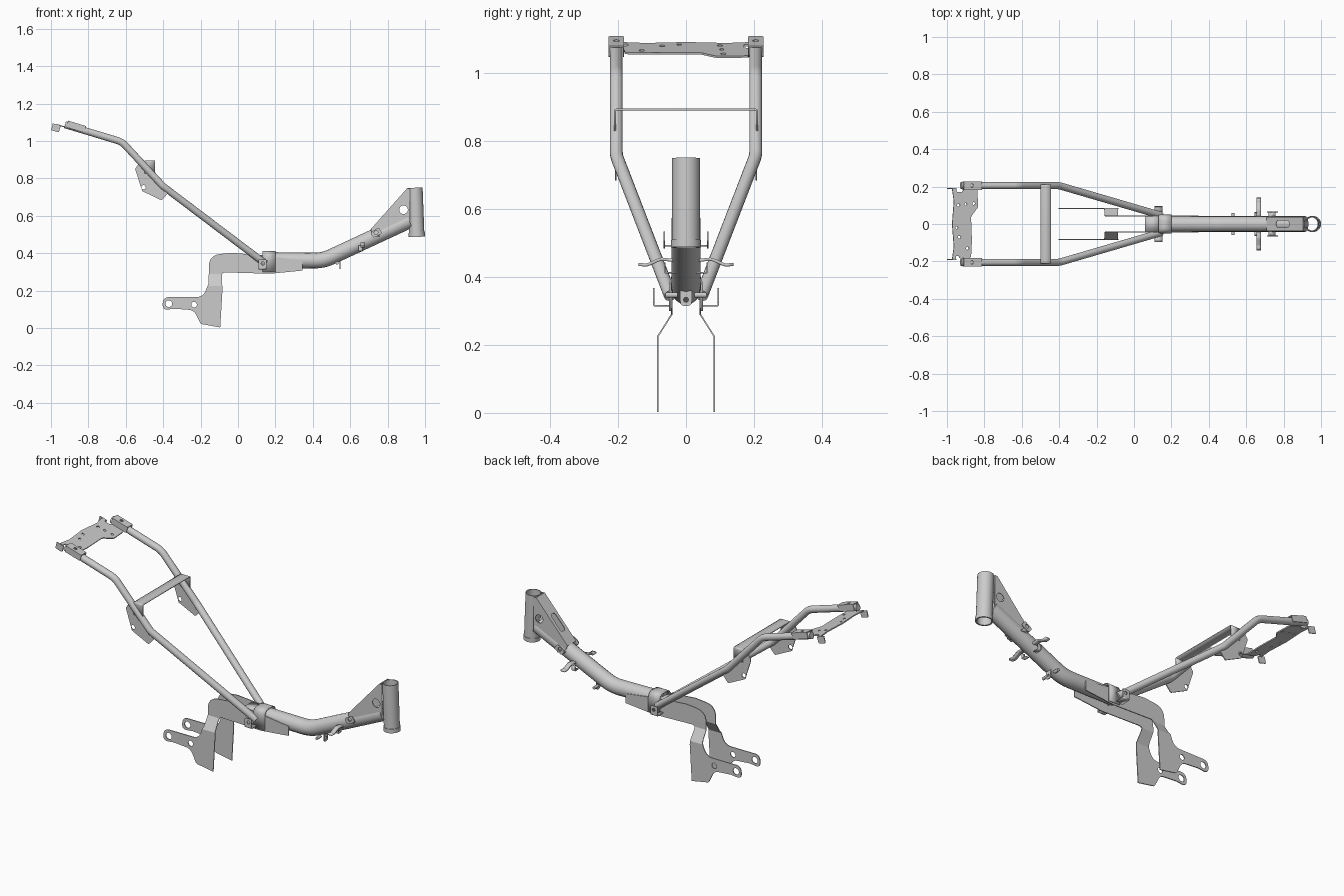
import bpy, bmesh
from math import radians, sin, cos, pi, tan
from mathutils import Vector, Matrix

if "Cube" in bpy.data.objects:
    bpy.data.objects.remove(bpy.data.objects["Cube"])


def fillet(pts, closed=True, steps=6):
    """Round corners; the last number of each point is its radius."""
    P = [Vector(p[:-1]) for p in pts]
    out, n = [], len(P)
    for i, p in enumerate(P):
        r = pts[i][-1]
        if r == 0 or (not closed and i in (0, n - 1)):
            out.append(p)
            continue
        a, b = P[i - 1] - p, P[(i + 1) % n] - p
        half = a.angle(b) / 2
        t = min(r / tan(half), 0.49 * a.length, 0.49 * b.length)
        a, b = p + a.normalized() * t, p + b.normalized() * t
        for k in range(steps + 1):
            s = k / steps
            out.append(a * (1 - s) ** 2 + p * 2 * s * (1 - s) + b * s * s)
    return out


def circ(u, v, r, n=24):
    return [Vector((u + r * cos(2 * pi * i / n), v + r * sin(2 * pi * i / n))) for i in range(n)]


def finish(name, bm, mirror=False):
    """Optionally copy to the other side, then make a smooth-by-angle object."""
    if mirror:
        geo = bmesh.ops.duplicate(bm, geom=bm.verts[:] + bm.edges[:] + bm.faces[:])["geom"]
        for v in [g for g in geo if isinstance(g, bmesh.types.BMVert)]:
            v.co.y *= -1
        bmesh.ops.reverse_faces(bm, faces=[g for g in geo if isinstance(g, bmesh.types.BMFace)])
    me = bpy.data.meshes.new(name)
    bm.to_mesh(me)
    bm.free()
    me.shade_smooth()
    me.set_sharp_from_angle(angle=radians(32))
    ob = bpy.data.objects.new(name, me)
    bpy.context.collection.objects.link(ob)
    return ob


def curve_bm(splines, closed, **props):
    cu = bpy.data.curves.new("path", 'CURVE')
    for k, v in props.items():
        setattr(cu, k, v)
    for pts in splines:
        s = cu.splines.new('POLY')
        s.points.add(len(pts) - 1)
        for q, p in zip(s.points, pts):
            q.co = (*p, 1) if len(p) == 3 else (*p, 0, 1)
        s.use_cyclic_u = closed
    ob = bpy.data.objects.new("path", cu)
    bpy.context.collection.objects.link(ob)
    dg = bpy.context.evaluated_depsgraph_get()
    me = bpy.data.meshes.new_from_object(ob.evaluated_get(dg))
    bm = bmesh.new()
    bm.from_mesh(me)
    bpy.data.objects.remove(ob)
    bpy.data.curves.remove(cu)
    bpy.data.meshes.remove(me)
    bmesh.ops.remove_doubles(bm, verts=bm.verts[:], dist=1e-5)
    bmesh.ops.recalc_face_normals(bm, faces=bm.faces[:])
    return bm


def plate_bm(outline, holes, t, mat):
    bm = curve_bm([outline] + holes, True, dimensions='2D', fill_mode='BOTH', extrude=t / 2)
    bm.transform(mat)
    return bm


def plate(name, outline, holes, t, mat, mirror=False):
    return finish(name, plate_bm(outline, holes, t, mat), mirror)


def tube(name, pts, r, mirror=False):
    return finish(name, curve_bm([fillet(pts, False)], False, dimensions='3D', fill_mode='FULL',
                                 bevel_depth=r, bevel_resolution=6, use_fill_caps=True), mirror)


def strap(name, path, x0, x1, t, mirror=False):
    """Bent sheet: a y-z path swept along x."""
    bm = bmesh.new()
    rows = [[bm.verts.new((x, *p)) for x in (x0, x1)] for p in fillet(path, False)]
    for a, b in zip(rows, rows[1:]):
        bm.faces.new((a[0], a[1], b[1], b[0]))
    ob = finish(name, bm, mirror)
    m = ob.modifiers.new("sheet", 'SOLIDIFY')
    m.thickness, m.offset = t, 0
    return ob


def side(y):  # u,v -> x,z at given y
    return Matrix.Translation((0, y, 0)) @ Matrix.Rotation(pi / 2, 4, 'X')


def tilt(x, y, z, deg):
    return Matrix.Translation((x, y, z)) @ Matrix.Rotation(radians(deg), 4, 'Y')


# Main backbone tube and head tube
tube("backbone_tube", [(0.13, 0, .364, 0), (.455, 0, .36, .22), (.915, 0, .574, 0)], .042)
plate("head_tube", circ(0, 0, .041, 36), [circ(0, 0, .036, 36)], .262, tilt(.951, 0, .619, -2.2))
plate("head_tube_collar", circ(0, 0, .044, 36), [circ(0, 0, .037, 36)], .022, tilt(.956, 0, .498, -2.2))

# Folded gusset behind the head tube
plate("head_gusset_side", fillet([(.71, .525, 0), (.905, .745, 0), (.92, .745, 0), (.92, .57, 0), (.73, .48, 0)]),
      [circ(.885, .632, .023)], .004, side(.036), True)
plate("head_gusset_top", fillet([(-.147, -.038, .01), (.147, -.038, 0), (.147, .038, 0), (-.147, .038, .01)]),
      [fillet([(-.07, -.018, .018), (.035, -.018, .018), (.035, .018, .018), (-.07, .018, .018)])],
      .004, tilt(.8075, 0, .635, -48.4))

# Rear engine hanger plates, bent outward below the backbone
arm = [(.345, .307, 0), (.345, .36, 0), (.13, .388, 0), (-.03, .402, 0), (-.155, .39, .09), (-.157, .24, .03),
       (-.185, .165, .06), (-.32, .165, .04), (-.40, .165, .033), (-.405, .095, .033), (-.34, .103, .02),
       (-.235, .095, .05), (-.2, .022, .015), (-.095, .003, 0), (-.083, .205, 0), (-.088, .298, .02), (.17, .29, 0)]
bm = plate_bm(fillet(arm), [circ(-.37, .13, .018), circ(-.235, .125, .015)], .005, side(0))
for z in (.29, .225):
    bmesh.ops.bisect_plane(bm, geom=bm.verts[:] + bm.edges[:] + bm.faces[:],
                           plane_co=(0, 0, z), plane_no=(0, 0, 1))
for v in bm.verts:
    v.co.y += .042 + .041 * min(1, max(0, (.29 - v.co.z) / .065))
finish("engine_hanger", bm, True)

# Saddle clamp joining backbone, hangers and seat rails
strap("saddle_clamp", [(-.047, .30, 0), (-.047, .408, .035), (.047, .408, .035), (.047, .30, 0)], .13, .2, .005)
strap("hanger_bridge", [(-.042, .388, 0), (.042, .388, 0)], .06, .14, .005)

# Seat rails
tube("seat_rail", [(.145, .046, .345, 0), (-.40, .205, .757, .12), (-.62, .205, .995, .1), (-.925, .205, 1.087, 0)],
     .019, True)

# Rail end caps: folded covers with a bolt hole
for u, v, w, h, deg, nm in [(0, .205, .05, .023, 16.7, "rail_end_top")]:
    plate(nm, fillet([(-.05, -.023, .006), (.05, -.023, .006), (.05, .023, .006), (-.05, .023, .006)]),
          [circ(-.005, 0, .009)], .005, tilt(-.862, .205, 1.092, deg), True)
for nm, y in (("rail_end_inner", .184), ("rail_end_outer", .226)):
    plate(nm, fillet([(-.908, 1.106, 0), (-.813, 1.078, 0), (-.823, 1.046, .01), (-.918, 1.074, .01)]),
          [], .004, side(y), True)

# Rear cross plate with side tabs
rear = [(-.055, .19, 0), (-.03, .19, 0), (-.03, .17, .005), (.0, .17, .005), (.01, .188, .01), (.085, .186, .01),
        (.09, .09, .03), (.05, .04, .03), (.055, -.09, .03), (.05, -.18, .01), (-.01, -.185, .01), (-.02, -.17, .005),
        (-.035, -.17, .005), (-.035, -.19, 0), (-.055, -.19, 0), (-.045, -.12, .02), (-.055, 0, .02), (-.045, .12, .02)]
plate("rear_cross_plate", fillet(rear),
      [circ(*p, 16) for p in [(-.02, .1, .008), (.02, .105, .007), (.065, .11, .008), (-.03, -.02, .007),
                              (-.015, -.07, .008), (.03, -.13, .008)]], .006, tilt(-.92, 0, 1.073, 16.7))
plate("rear_plate_tab", fillet([(-.99, 1.094, 0), (-.948, 1.08, 0), (-.958, 1.046, .006), (-1.0, 1.058, .006)]),
      [], .005, side(.19), True)

# Cross strap and side gussets between the rails
strap("cross_strap", [(-.209, .825, 0), (-.209, .893, .006), (.209, .893, .006), (.209, .825, 0)], -.5, -.443, .005)
plate("rail_gusset", fillet([(-.53, .88, 0), (-.55, .85, .02), (-.512, .732, .01), (-.408, .682, .01),
                             (-.375, .72, .01), (-.385, .742, 0), (-.41, .765, 0), (-.52, .885, 0)]),
      [circ(-.505, .752, .012)], .005, side(.207), True)

# Footrest brackets beside the clamp
strap("footrest_shelf", [(.042, .315, 0), (.095, .315, .005), (.095, .325, 0)], .11, .152, .005, True)
plate("footrest_tab", fillet([(.11, .32, 0), (.152, .32, 0), (.152, .367, .008), (.11, .367, .008)]),
      [circ(.133, .345, .009)], .005, side(.095), True)

# Small brackets along the down tube
plate("upper_mount_ear", fillet([(.705, .508, .012), (.752, .538, .012), (.772, .507, .008), (.725, .482, .008)]),
      [circ(.738, .511, .01)], .005, side(.064), True)
strap("upper_mount_foot", [(.03, .492, 0), (.064, .492, 0)], .718, .756, .005, True)
strap("fairing_bar", [(-.14, .437, 0), (-.115, .435, .03), (-.075, .453, .03), (0, .445, 0), (.075, .453, .03),
                      (.115, .435, .03), (.14, .437, 0)], .655, .68, .009)
strap("cable_guide", [(.03, .412, 0), (.062, .412, .004), (.062, .442, 0)], .645, .665, .004, True)
tube("lower_peg", [(.53, .025, .347, 0), (.53, .06, .347, 0)], .008, True)
facing_x = Matrix(((0, 0, 1, .545), (1, 0, 0, 0), (0, 1, 0, 0), (0, 0, 0, 1)))
plate("lower_tab", fillet([(-.017, .375, 0), (.017, .375, 0), (.017, .315, .014), (-.017, .315, .014)]),
      [circ(0, .333, .007)], .005, facing_x)
